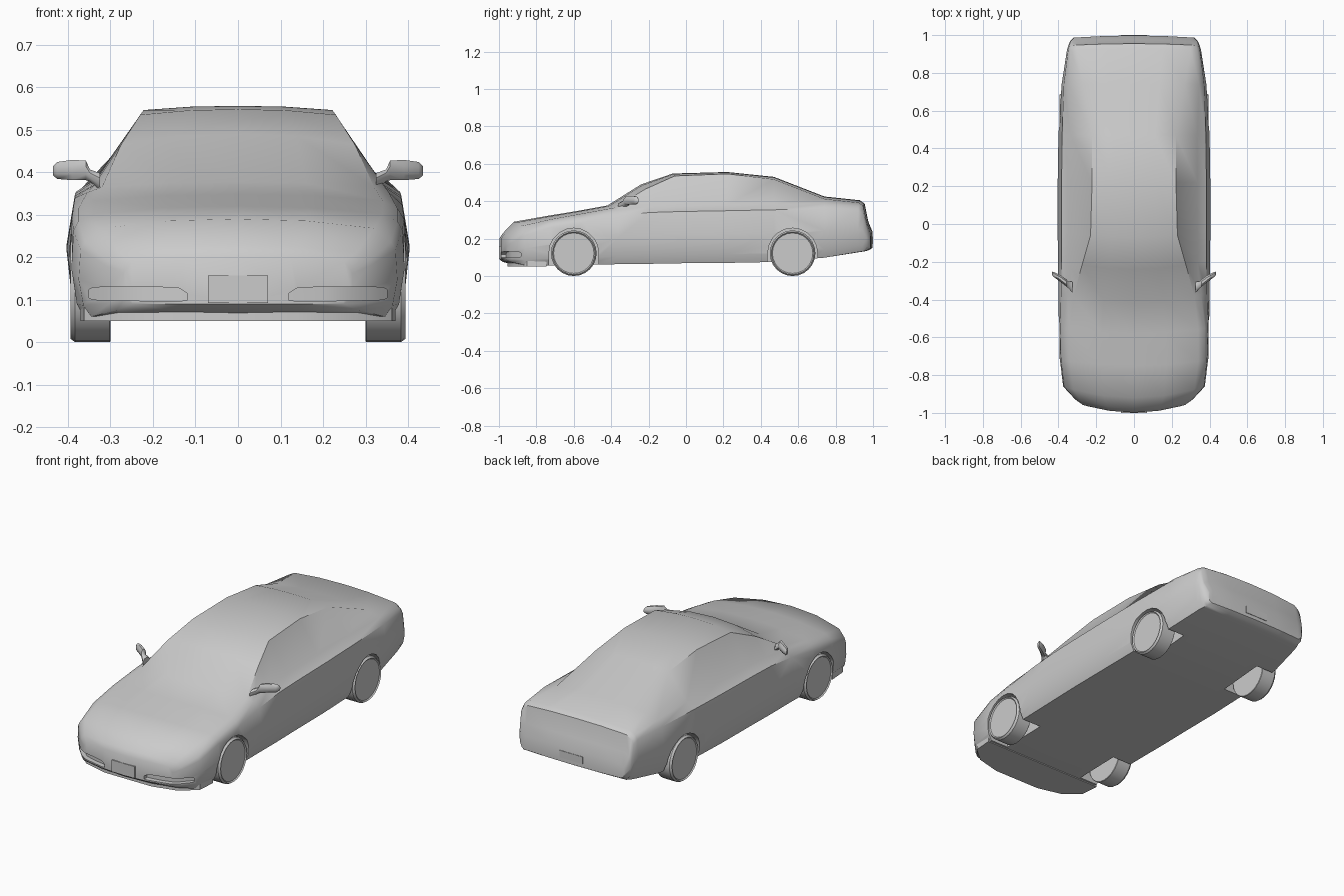
import bpy, bmesh, math

if "Cube" in bpy.data.objects:
    bpy.data.objects.remove(bpy.data.objects["Cube"])


def loft(bm, rings, caps=True):
    """Skin a sequence of closed rings; returns the vertex rings."""
    vs = [[bm.verts.new(p) for p in r] for r in rings]
    n = len(vs[0])
    for a, b in zip(vs, vs[1:]):
        for i in range(n):
            bm.faces.new((a[i], a[(i + 1) % n], b[(i + 1) % n], b[i]))
    if caps:
        bm.faces.new(vs[0])
        bm.faces.new(vs[-1])
    return vs


def finish(bm, name):
    bmesh.ops.recalc_face_normals(bm, faces=bm.faces)
    me = bpy.data.meshes.new(name)
    bm.to_mesh(me)
    bm.free()
    ob = bpy.data.objects.new(name, me)
    bpy.context.collection.objects.link(ob)
    return ob


def smooth(ob, deg=35):
    bpy.ops.object.select_all(action='DESELECT')
    ob.select_set(True)
    bpy.context.view_layer.objects.active = ob
    bpy.ops.object.shade_smooth_by_angle(angle=math.radians(deg))


def part(name, rings, deg=35):
    bm = bmesh.new()
    loft(bm, rings)
    ob = finish(bm, name)
    smooth(ob, deg)
    return ob


def box_rings(x, y0, y1, z0, z1):
    return [[(s * x, y0, z0), (s * x, y1, z0), (s * x, y1, z1), (s * x, y0, z1)]
            for s in (-1, 1)]


# Body stations: y, floor z, half width, belt x, belt z, top edge x, top edge z, centre z, bow
STATIONS = [
    (-.998, .09, .27, .265, .17, .25, .19, .20, .04),
    (-.98, .075, .31, .305, .19, .28, .212, .228, .05),
    (-.92, .06, .375, .36, .235, .32, .268, .29, .06),
    (-.75, .055, .392, .375, .285, .34, .302, .32, .03),
    (-.58, .06, .398, .375, .315, .34, .333, .348, .03),
    (-.42, .063, .40, .355, .352, .32, .365, .377, .06),
    (-.24, .065, .403, .338, .37, .275, .465, .49, .05),
    (-.07, .068, .404, .335, .375, .23, .535, .548, .03),
    (.22, .07, .404, .335, .38, .222, .546, .556, 0),
    (.47, .075, .40, .335, .385, .222, .517, .53, 0),
    (.74, .098, .383, .345, .387, .27, .412, .425, 0),
    (.93, .128, .355, .335, .373, .30, .392, .405, -.01),
    (.955, .132, .348, .33, .355, .30, .375, .387, -.01),
    (.975, .137, .34, .33, .27, .30, .285, .29, -.01),
    (.998, .15, .32, .31, .21, .29, .225, .235, -.012),
]


def body_ring(y, zb, w, xs, zs, xr, zr, zt, bow):
    h = zs - zb
    half = [(0, zb), (.5 * w, zb), (.92 * w, zb), (.97 * w, zb + .15 * h),
            (w, zb + .5 * h), (w - .3 * (w - xs), zs - .1 * h), (xs, zs),
            (xr, zr), (.5 * xr, zt - .2 * (zt - zr)), (0, zt)]
    full = half + [(-x, z) for x, z in half[-2:0:-1]]
    return [(x, y + bow * (x / w) ** 2, z) for x, z in full]


bm = bmesh.new()
skin = loft(bm, [body_ring(*s) for s in STATIONS], caps=False)
for ring in (skin[0], skin[-1]):
    for h in (ring[:10], [ring[0]] + ring[:8:-1]):
        for i in range(4):
            bm.faces.new((h[i], h[i + 1], h[8 - i], h[9 - i]))
body = finish(bm, "car_body")

# Cutters: four wheel wells and two front bumper slots
FRONT, REAR, R = -.6, .57, .122
bm = bmesh.new()
for s in (-1, 1):
    for yc in (FRONT, REAR):
        arch = [(yc + .133 * math.cos(math.pi * i / 10), R + .134 * math.sin(math.pi * i / 10))
                for i in range(11)] + [(yc - .133, -.05), (yc + .133, -.05)]
        loft(bm, [[(s * x, y, z) for y, z in arch] for x in (.25, .5)])
    slot = []
    for x, lo, hi in ((.12, .098, .115), (.14, .097, .128), (.2, .097, .13),
                      (.27, .098, .13), (.34, .1, .129), (.35, .104, .124)):
        back = -.97 + .04 * (x / .27) ** 2 + .7 * max(0, x - .27)
        slot.append([(s * x, -1.1, lo), (s * x, back, lo), (s * x, back, hi), (s * x, -1.1, hi)])
    loft(bm, slot)
cutter = finish(bm, "body_cutter")
cutter.hide_render = True
mod = body.modifiers.new("cut", 'BOOLEAN')
mod.operation, mod.solver, mod.object = 'DIFFERENCE', 'EXACT', cutter
bpy.context.view_layer.objects.active = body
bpy.ops.object.modifier_apply(modifier=mod.name)
bpy.data.objects.remove(cutter)
smooth(body, 40)

# Chin lip under the front bumper
edge = [(.37, -.745), (.362, -.85), (.28, -.92), (.14, -.955)]
plan = edge + [(-x, y) for x, y in reversed(edge)]
part("front_lip", [[(x, y, z) for x, y in plan] for z in (.05, .09)])

# Number plates
part("front_plate", box_rings(.07, -1.0, -.97, .092, .157))
part("rear_plate", box_rings(.07, .97, 1.0, .17, .21))

for s, side in ((-1, "left"), (1, "right")):
    # Wheels with chamfered tyre edge and slightly sunken disc
    for yc, end in ((FRONT, "front"), (REAR, "rear")):
        rings = [[(s * x, yc + r * math.cos(math.tau * i / 24), R + r * math.sin(math.tau * i / 24))
                  for i in range(24)]
                 for x, r in ((.30, .12), (.302, R), (.383, R), (.394, .114), (.388, .108))]
        part(f"{end}_wheel_{side}", rings)
    # Door mirrors: thin foot growing into a swept-back housing
    rings = []
    for x, y, z, hy, hz in ((.325, -.335, .378, .03, .02), (.348, -.322, .392, .018, .014),
                            (.358, -.312, .404, .02, .023), (.39, -.288, .405, .018, .024),
                            (.425, -.267, .404, .014, .02), (.435, -.26, .403, .008, .011)):
        rings.append([(s * x, y + hy * math.cos(math.tau * (i + .5) / 8) * 1.05,
                       z + hz * math.sin(math.tau * (i + .5) / 8) * 1.08) for i in range(8)])
    part(f"door_mirror_{side}", rings, 50)
